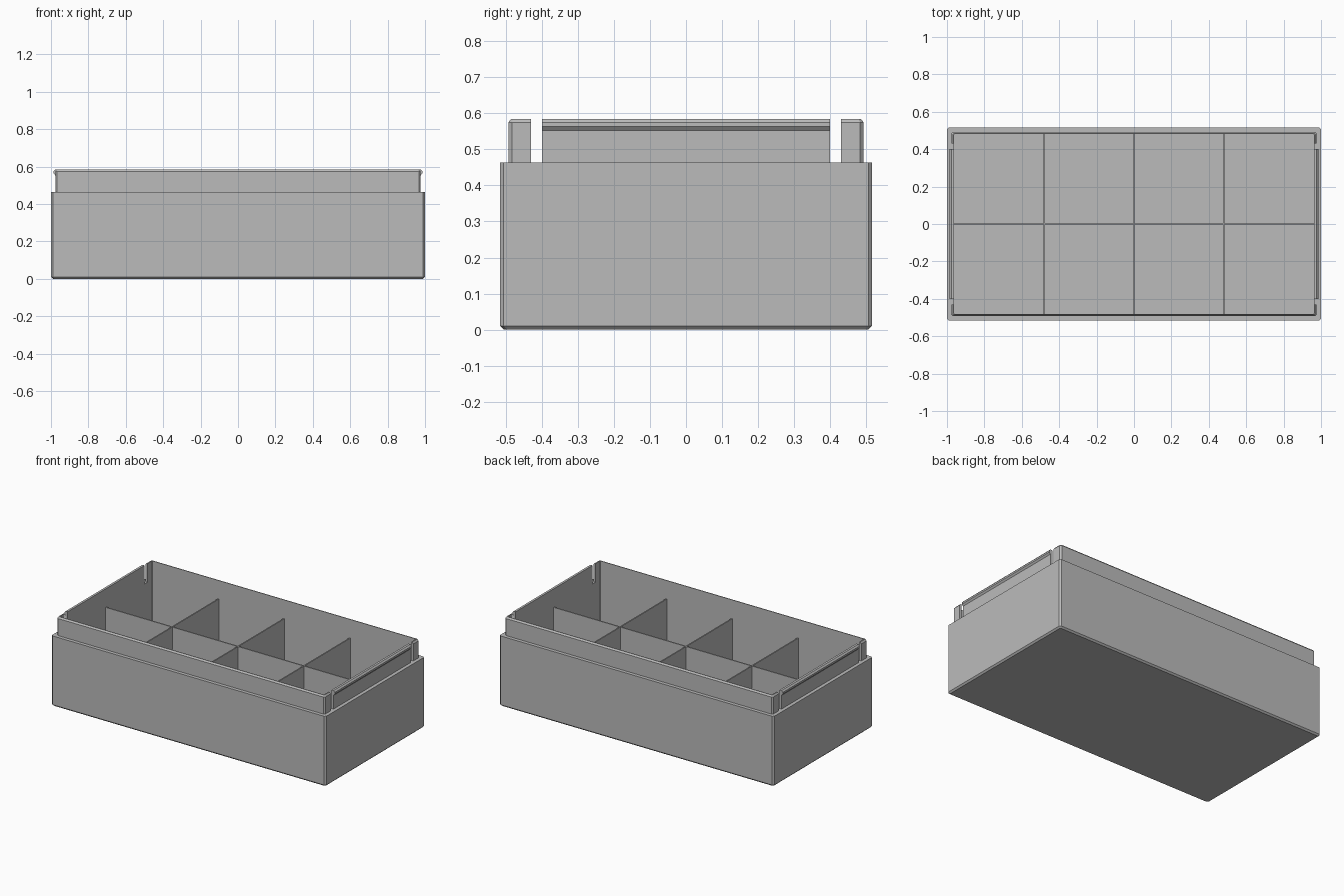
import bpy, bmesh

if "Cube" in bpy.data.objects:
    bpy.data.objects.remove(bpy.data.objects["Cube"])

# Main dimensions
HX, HY = 1.0, 0.516            # outer half sizes
RX, RY = 0.977, 0.493          # raised lip half sizes
IX, IY = 0.962, 0.48           # cavity half sizes
LEDGE, TOP, FLOOR = 0.463, 0.585, 0.02
SLOT_IN, SLOT_OUT = 0.40, 0.43

grey = bpy.data.materials.new("mid_grey")
grey.use_nodes = True
COLOUR = (0.5, 0.5, 0.5, 1)
grey.diffuse_color = COLOUR
grey.node_tree.nodes["Principled BSDF"].inputs["Base Color"].default_value = COLOUR


def finish(name, bm):
    bmesh.ops.recalc_face_normals(bm, faces=bm.faces)
    mesh = bpy.data.meshes.new(name)
    bm.to_mesh(mesh)
    bm.free()
    mesh.materials.append(grey)
    obj = bpy.data.objects.new(name, mesh)
    bpy.context.collection.objects.link(obj)
    return obj


def ring(hx, hy, c):
    """Rectangle with cut corners, counter-clockwise from the rear right."""
    return [(hx, hy - c), (hx - c, hy), (c - hx, hy), (-hx, hy - c),
            (-hx, c - hy), (c - hx, -hy), (hx - c, -hy), (hx, c - hy)]


def loft(name, sections, wrap, caps):
    """Skin a list of point rows; wrap joins the last row to the first."""
    bm = bmesh.new()
    rows = [[bm.verts.new(p) for p in row] for row in sections]
    n = len(rows[0])
    for i in range(len(rows) if wrap else len(rows) - 1):
        a, b = rows[i], rows[(i + 1) % len(rows)]
        for j in range(n):
            k = (j + 1) % n
            bm.faces.new((a[j], a[k], b[k], b[j]))
    if caps:
        bm.faces.new(rows[0])
        bm.faces.new(rows[-1])
    return finish(name, bm)


# Tray body: one cup with bevelled foot and upright corners
cup = [(HX - 0.01, HY - 0.01, 0.01, 0), (HX, HY, 0.01, 0.01),
       (HX, HY, 0.01, LEDGE), (IX, IY, 0.002, LEDGE), (IX, IY, 0.002, FLOOR)]
loft("tray_body", [[(x, y, z) for x, y in ring(hx, hy, c)]
                   for hx, hy, c, z in cup], False, True)

# Raised lip rails: U-shaped, along the long sides and round the corners
lip = [(RX, RY, 0.01, LEDGE), (RX, RY, 0.01, TOP - 0.01),
       (RX - 0.008, RY - 0.008, 0.006, TOP),
       (IX, IY, 0.002, TOP), (IX, IY, 0.002, LEDGE)]
for name, side in (("front_lip", -1), ("back_lip", 1)):
    columns = []
    for k in range(6):
        column = []
        for hx, hy, c, z in lip:
            half = ring(hx, hy, c)[:4]
            path = [(hx, SLOT_OUT)] + half + [(-hx, SLOT_OUT)]
            column.append((path[k][0], side * path[k][1], z))
        columns.append(column)
    loft(name, columns, False, True)

# End tabs: spring flaps with a snap ridge along the outer top edge
tab = [(IX, LEDGE), (RX, LEDGE), (RX, 0.553), (0.986, 0.564),
       (0.986, 0.575), (RX, TOP), (IX, TOP)]
for name, side in (("left_tab", 1), ("right_tab", -1)):
    loft(name, [[(side * x, y, z) for x, z in tab]
                for y in (-SLOT_IN, SLOT_IN)], False, True)


# Compartment dividers
def divider(name, x, y, sx, sy):
    bm = bmesh.new()
    bmesh.ops.create_cube(bm, size=1)
    for v in bm.verts:
        v.co = (x + v.co.x * sx, y + v.co.y * sy,
                FLOOR + (v.co.z + 0.5) * (LEDGE - FLOOR))
    finish(name, bm)


THICK = 0.008
divider("long_divider", 0, 0, 2 * IX, THICK)
for label, x in (("right", -0.48), ("middle", 0), ("left", 0.48)):
    divider(label + "_cross_divider", x, 0, THICK, 2 * IY)
